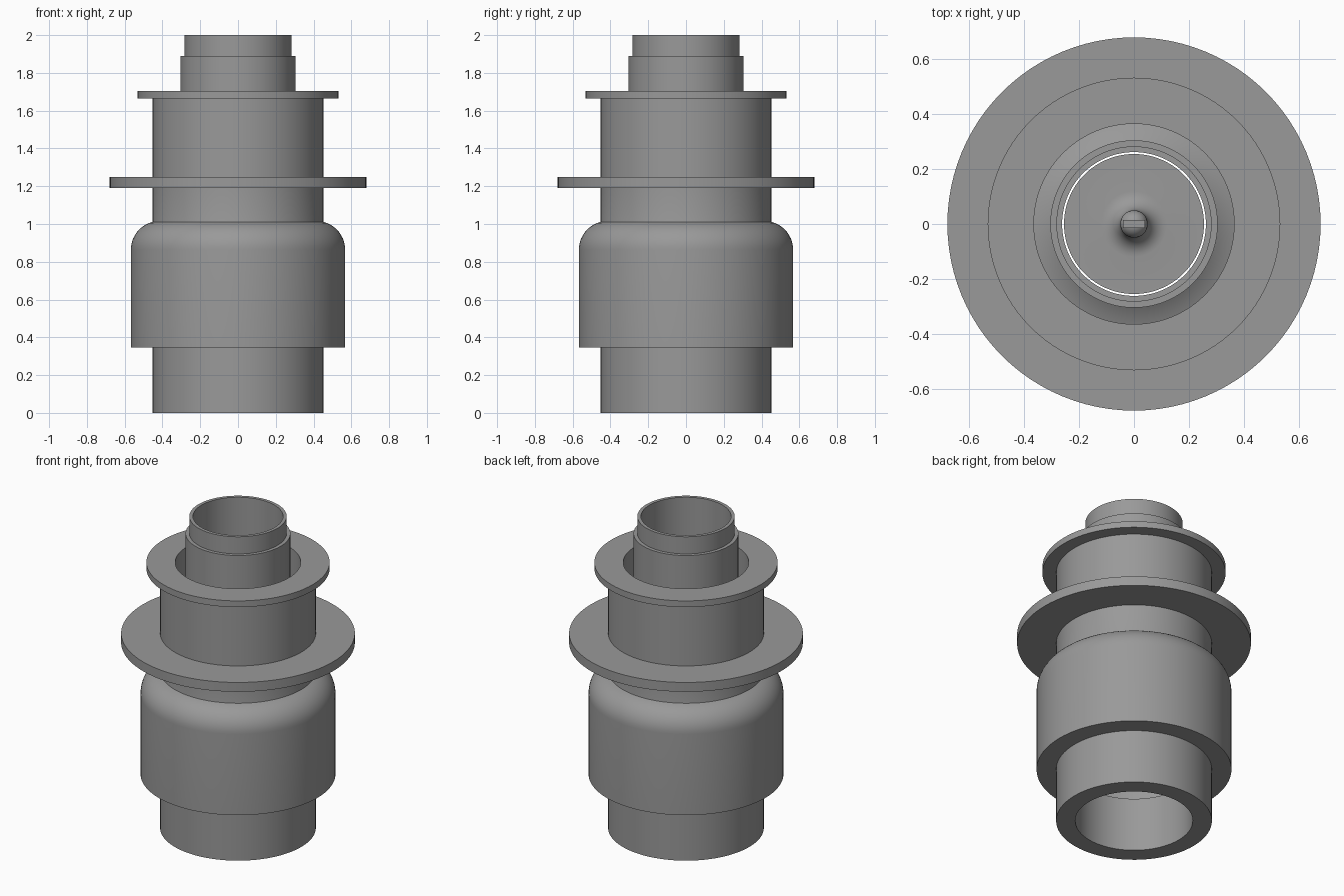
import bpy, math

if "Cube" in bpy.data.objects:
    bpy.data.objects.remove(bpy.data.objects["Cube"])

grey = bpy.data.materials.new("steel grey")
grey.diffuse_color = (0.32, 0.32, 0.32, 1)
grey.use_nodes = True
grey.node_tree.nodes["Principled BSDF"].inputs["Base Color"].default_value = grey.diffuse_color
SEG = 96


def lathe(name, profile, closed=True):
    """Revolve an (r, z) profile about z; points on the axis share one vertex."""
    verts, faces, rings = [], [], []
    for r, z in profile:
        n = 1 if r == 0 else SEG
        rings.append((len(verts), n))
        for i in range(n):
            a = 2 * math.pi * i / SEG
            verts.append((r * math.cos(a), r * math.sin(a), z))
    count = len(rings)
    for k in range(count if closed else count - 1):
        (a, na), (b, nb) = rings[k], rings[(k + 1) % count]
        if na == nb == 1:
            continue
        for i in range(SEG):
            j = (i + 1) % SEG
            quad = [a + i % na, a + j % na, b + j % nb, b + i % nb]
            faces.append(list(dict.fromkeys(quad)))
    mesh = bpy.data.meshes.new(name)
    mesh.from_pydata(verts, [], faces)
    mesh.materials.append(grey)
    obj = bpy.data.objects.new(name, mesh)
    bpy.context.collection.objects.link(obj)
    bpy.context.view_layer.objects.active = obj
    obj.select_set(True)
    bpy.ops.object.mode_set(mode='EDIT')
    bpy.ops.mesh.select_all(action='SELECT')
    bpy.ops.mesh.normals_make_consistent(inside=False)
    bpy.ops.object.mode_set(mode='OBJECT')
    bpy.ops.object.shade_smooth_by_angle(angle=math.radians(30))
    obj.select_set(False)
    return obj


def arc(cr, cz, rad, a0, a1, n=10):
    """Points on a circular arc, angles in degrees."""
    return [(cr + rad * math.cos(math.radians(a0 + (a1 - a0) * i / n)),
             cz + rad * math.sin(math.radians(a0 + (a1 - a0) * i / n)))
            for i in range(n + 1)]


# Outer housing: base pipe, bulged shell, neck and two flanges, with its bore
outside = [(0.342, 0), (0.453, 0), (0.453, 0.345), (0.567, 0.345)]
outside += arc(0.417, 0.865, 0.15, 0, 76)
outside += [(0.453, 1.012), (0.453, 1.19), (0.68, 1.19), (0.68, 1.25), (0.453, 1.25),
            (0.453, 1.665), (0.533, 1.665), (0.533, 1.705)]
inside = [(0.365, 1.705), (0.365, 0.98)] + arc(0.365, 0.86, 0.12, 80, 0, 6)
inside += [(0.485, 0.345), (0.342, 0.345)]
lathe("housing", outside + inside)

# Inner tube: stepped mouth and a rounded shoulder captured in the shell
tube = [(0.262, 2.0), (0.283, 2.0), (0.283, 1.89), (0.305, 1.89), (0.305, 0.97)]
tube += arc(0.305, 0.80, 0.15, 75, 0)
tube += [(0.455, 0.55), (0.40, 0.55), (0.40, 0.78), (0.262, 0.90)]
lathe("inner_tube", tube)

# Valve disc with a filleted hub and a rounded stem
disc = [(0, 0.92), (0.255, 0.92), (0.255, 0.97)]
disc += arc(0.12, 1.04, 0.07, 270, 180, 8)
disc += [(0.05, 1.16)] + arc(0, 1.16, 0.05, 15, 75, 5) + [(0, 1.21)]
lathe("valve_disc", disc, closed=False)

# Flat tab across the stem tip
bpy.ops.mesh.primitive_cube_add(size=1, location=(0, 0, 1.20))
tab = bpy.context.object
tab.name = "stem_tab"
tab.scale = (0.08, 0.03, 0.06)
tab.data.materials.append(grey)
